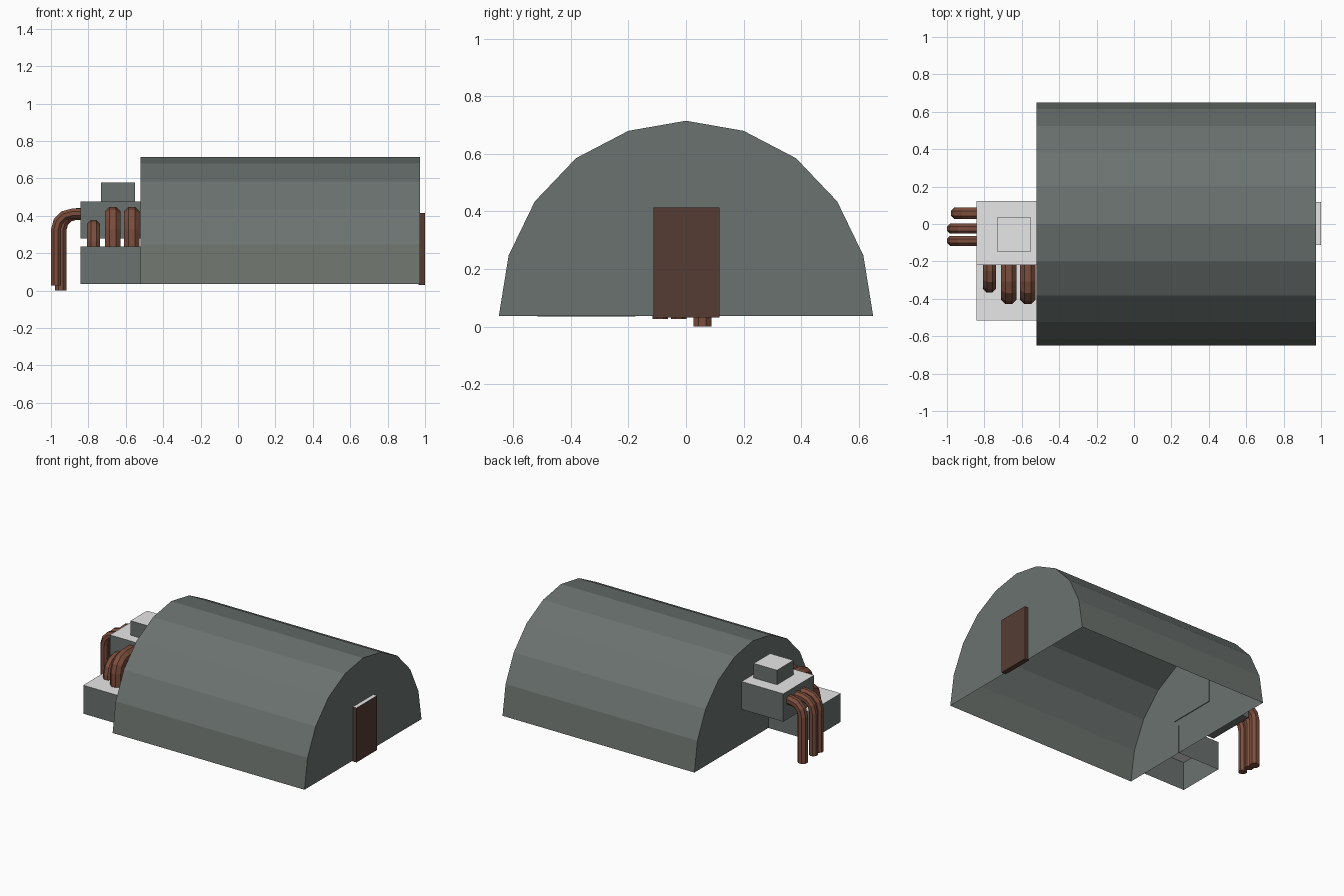
import bpy, bmesh
from math import pi, cos, sin
from mathutils import Vector

cube = bpy.data.objects.get("Cube")
if cube:
    bpy.data.objects.remove(cube, do_unlink=True)


def material(name, rgb):
    m = bpy.data.materials.new(name)
    m.use_nodes = True
    m.diffuse_color = (*rgb, 1)
    m.node_tree.nodes["Principled BSDF"].inputs["Base Color"].default_value = (*rgb, 1)
    return m


grey = material("slate grey", (0.145, 0.168, 0.16))
moss = material("mossy grey", (0.152, 0.168, 0.15))
pale = material("pale grey", (0.8, 0.8, 0.8))
brown = material("dark brown", (0.09, 0.046, 0.033))
copper = material("copper brown", (0.2, 0.075, 0.046))


def finish(name, bm, mats, rule=None):
    """Turn a bmesh into an object; rule picks a material slot per face."""
    bm.normal_update()
    for f in bm.faces:
        f.material_index = rule(f) if rule else 0
    mesh = bpy.data.meshes.new(name)
    bm.to_mesh(mesh)
    bm.free()
    for m in mats:
        mesh.materials.append(m)
    ob = bpy.data.objects.new(name, mesh)
    bpy.context.collection.objects.link(ob)
    return ob


def box(name, lo, hi, side, open_bottom=False):
    """Box with a pale top face."""
    bm = bmesh.new()
    bmesh.ops.create_cube(bm, size=1)
    for v in bm.verts:
        v.co = [(a + b) / 2 + c * (b - a) for a, b, c in zip(lo, hi, v.co)]
    bm.normal_update()
    if open_bottom:
        bottom = [f for f in bm.faces if f.normal.z < -0.9]
        bmesh.ops.delete(bm, geom=bottom, context='FACES_ONLY')
    return finish(name, bm, [side, pale], lambda f: int(f.normal.z > 0.9))


def pipe(name, start, out, reach, floor, r, bend, steps=3, sides=8):
    """Eight-sided pipe running outward, then bending down to the floor."""
    start, out, up = Vector(start), Vector(out), Vector((0, 0, 1))
    across = up.cross(out)
    corner = start + out * reach
    centre = corner - out * bend - up * bend
    path = [(start, up)]
    for i in range(steps + 1):
        a = pi / 2 * i / steps
        n = out * sin(a) + up * cos(a)
        path.append((centre + n * bend, n))
    path.append((Vector((corner.x, corner.y, floor)), out))
    bm = bmesh.new()
    rings = []
    for p, n in path:
        angles = [2 * pi * (k + 0.5) / sides for k in range(sides)]
        rings.append([bm.verts.new(p + (n * cos(a) + across * sin(a)) * r) for a in angles])
    for a, b in zip(rings, rings[1:]):
        for k in range(sides):
            j = (k + 1) % sides
            bm.faces.new((a[k], a[j], b[j], b[k]))
    bm.faces.new(rings[0])
    bm.faces.new(rings[-1])
    bmesh.ops.recalc_face_normals(bm, faces=bm.faces)
    return finish(name, bm, [copper])


# Arched hut, open underneath
half = [(0.65, 0.037), (0.616, 0.247), (0.525, 0.435), (0.382, 0.585), (0.2, 0.68)]
arch = half + [(0, 0.715)] + [(-y, z) for y, z in reversed(half)]
bm = bmesh.new()
back, front = [[bm.verts.new((x, y, z)) for y, z in arch] for x in (-0.52, 0.972)]
for i in range(len(arch) - 1):
    bm.faces.new((back[i], back[i + 1], front[i + 1], front[i]))
bm.faces.new(back)
bm.faces.new(front)
bmesh.ops.recalc_face_normals(bm, faces=bm.faces)
# Outward winding, checked on the end wall
bm.normal_update()
if next(f for f in bm.faces if front[0] in f.verts and len(f.verts) > 4).normal.x < 0:
    bmesh.ops.reverse_faces(bm, faces=bm.faces)
finish("arched_hut", bm, [grey, moss],
       lambda f: int(len(f.verts) == 4 and f.calc_center_median().z < 0.2))

# Door and machinery housings
box("door", (0.965, -0.112, 0.031), (1.0, 0.117, 0.414), brown)
box("lower_housing", (-0.843, -0.515, 0.035), (-0.515, -0.175, 0.235), grey, True)
box("upper_housing", (-0.843, -0.22, 0.28), (-0.515, 0.124, 0.476), grey)
box("roof_vent", (-0.732, -0.148, 0.47), (-0.551, 0.035, 0.578), grey)

# Drain pipes leaving the end of the upper housing
for i, (y, end, top, floor, r) in enumerate([(0.057, -0.948, 0.41, 0.0, 0.034),
                                            (-0.025, -0.973, 0.412, 0.027, 0.029),
                                            (-0.09, -0.973, 0.412, 0.027, 0.029)]):
    pipe(f"drain_pipe_{i + 1}", (-0.83, y, top), (-1, 0, 0), -0.83 - end, floor, r, 0.085)

# Feed pipes joining the upper housing to the lower one
for i, (x, end, top, r) in enumerate([(-0.772, -0.332, 0.345, 0.037),
                                     (-0.67, -0.388, 0.408, 0.044),
                                     (-0.568, -0.388, 0.408, 0.044)]):
    pipe(f"feed_pipe_{i + 1}", (x, -0.21, top), (0, -1, 0), -0.21 - end, 0.225, r, 0.08)
